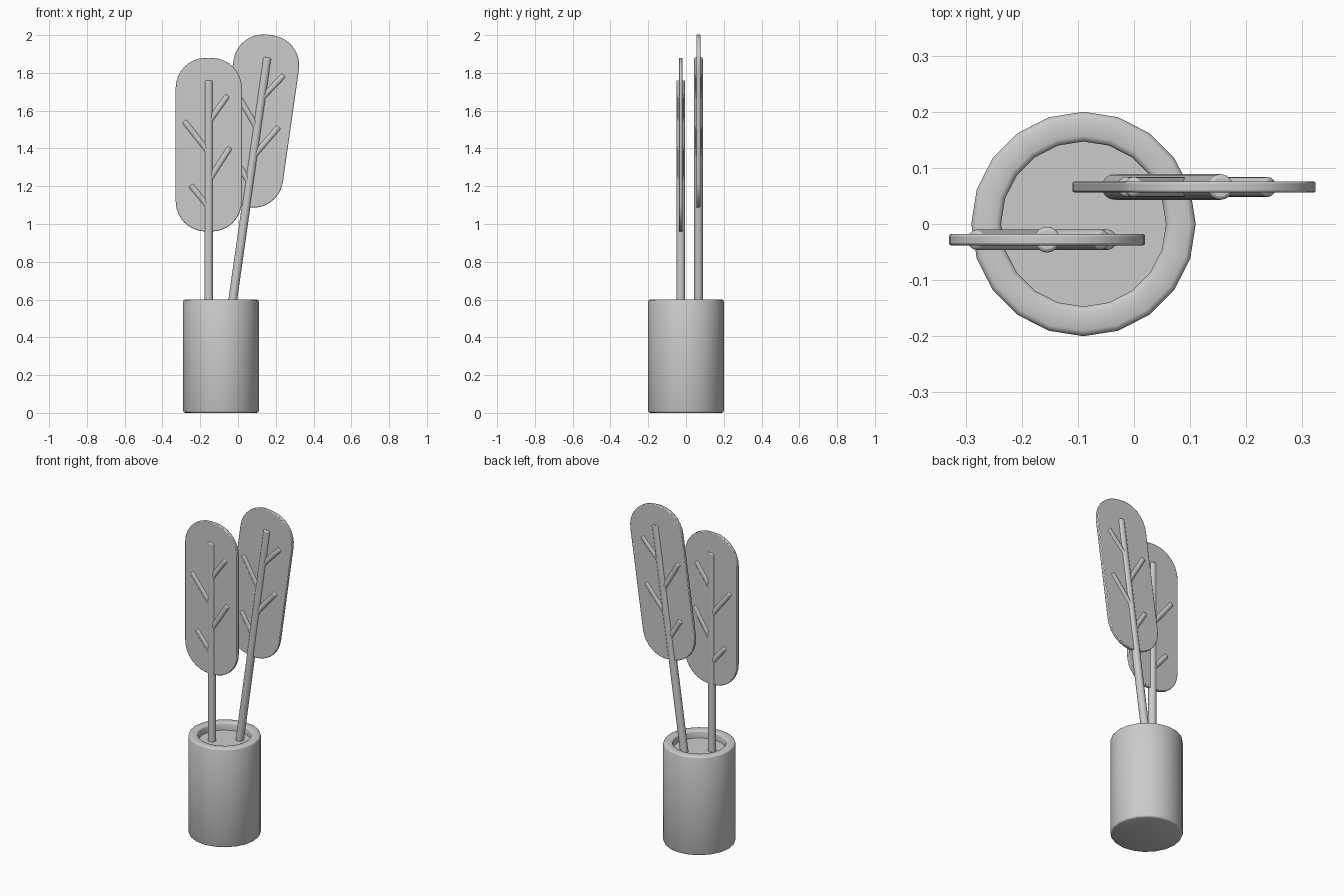
import bpy
import bmesh
from math import radians, sin, cos, pi
from mathutils import Vector, Matrix

if "Cube" in bpy.data.objects:
    bpy.data.objects.remove(bpy.data.objects["Cube"], do_unlink=True)

grey = bpy.data.materials.new("plain grey")
grey.use_nodes = True
grey.diffuse_color = (0.6, 0.6, 0.6, 1)
grey.node_tree.nodes["Principled BSDF"].inputs["Base Color"].default_value = (0.6, 0.6, 0.6, 1)


def finish(bm, name, matrix=Matrix(), bevel=0.0, angle=40):
    """Turn a bmesh into a smooth-shaded object, with optional rounded edges."""
    bmesh.ops.recalc_face_normals(bm, faces=bm.faces)
    mesh = bpy.data.meshes.new(name)
    bm.to_mesh(mesh)
    bm.free()
    mesh.materials.append(grey)
    obj = bpy.data.objects.new(name, mesh)
    bpy.context.collection.objects.link(obj)
    obj.matrix_world = matrix
    if bevel:
        mod = obj.modifiers.new("rounded edges", "BEVEL")
        mod.width, mod.segments = bevel, 2
        mod.limit_method, mod.angle_limit = "ANGLE", radians(50)
    bpy.ops.object.select_all(action="DESELECT")
    obj.select_set(True)
    bpy.context.view_layer.objects.active = obj
    bpy.ops.object.shade_smooth_by_angle(angle=radians(angle))
    return obj


def rod(name, start, end, radius, matrix):
    """Round rod between two points of a leaf's own x-z plane."""
    a, b = Vector((start[0], 0, start[1])), Vector((end[0], 0, end[1]))
    bm = bmesh.new()
    bmesh.ops.create_cone(bm, cap_ends=True, segments=16, radius1=radius,
                          radius2=radius, depth=(b - a).length)
    turn = (b - a).to_track_quat("Z", "Y").to_matrix().to_4x4()
    bmesh.ops.transform(bm, matrix=Matrix.Translation((a + b) / 2) @ turn, verts=bm.verts)
    finish(bm, name, matrix, bevel=0.006)


def blade(name, matrix, half_w=0.175, half_h=0.46, corner=0.16, thick=0.02):
    """Thin plate with large rounded corners."""
    bm = bmesh.new()
    verts = []
    for quarter, (sx, sz) in enumerate([(1, 1), (-1, 1), (-1, -1), (1, -1)]):
        for i in range(9):
            t = (quarter + i / 8) * pi / 2
            verts.append(bm.verts.new((sx * (half_w - corner) + corner * cos(t), -thick / 2,
                                       sz * (half_h - corner) + corner * sin(t))))
    face = bm.faces.new(verts)
    ext = bmesh.ops.extrude_face_region(bm, geom=[face])
    moved = [v for v in ext["geom"] if isinstance(v, bmesh.types.BMVert)]
    bmesh.ops.translate(bm, verts=moved, vec=(0, thick, 0))
    finish(bm, name, matrix, bevel=0.004)


# Pot: closed lathe profile with rounded rim and a raised soil floor
R, INNER, TOP, FLOOR, B = 0.2, 0.147, 0.6, 0.555, 0.01
profile = [(0, 0), (R - B, 0), (R - B * 0.3, B * 0.3), (R, B),
           (R, TOP - B), (R - B * 0.3, TOP - B * 0.3), (R - B, TOP),
           (INNER + B, TOP), (INNER + B * 0.3, TOP - B * 0.3), (INNER, TOP - B),
           (INNER, FLOOR), (0, FLOOR)]
bm = bmesh.new()
pts = [bm.verts.new((x, 0, z)) for x, z in profile]
edges = [bm.edges.new(pair) for pair in zip(pts, pts[1:])]
bmesh.ops.spin(bm, geom=pts + edges, cent=(0, 0, 0), axis=(0, 0, 1), angle=2 * pi, steps=20)
bmesh.ops.remove_doubles(bm, verts=bm.verts, dist=0.0001)
finish(bm, "pot", Matrix.Translation((-0.09, 0, 0)), angle=50)

# Leaves: blade, central stem and four veins showing on both sides
VEINS = [((0, 0.12), (0.1, 0.26)), ((0, -0.04), (-0.13, 0.125)),
         ((0, -0.19), (0.112, -0.015)), ((0, -0.33), (-0.095, -0.215))]
LEAVES = [("front_leaf", (-0.155, -0.028, 1.42), 0, 0.88),
          ("back_leaf", (0.107, 0.066, 1.545), 8.1, 1.01)]
for name, centre, tilt, stem_length in LEAVES:
    place = Matrix.Translation(centre) @ Matrix.Rotation(radians(tilt), 4, "Y")
    blade(name + "_blade", place)
    rod(name + "_stem", (0, -stem_length), (0, 0.34), 0.023, place)
    for i, (start, end) in enumerate(VEINS):
        rod(f"{name}_vein_{i + 1}", start, end, 0.018, place)
